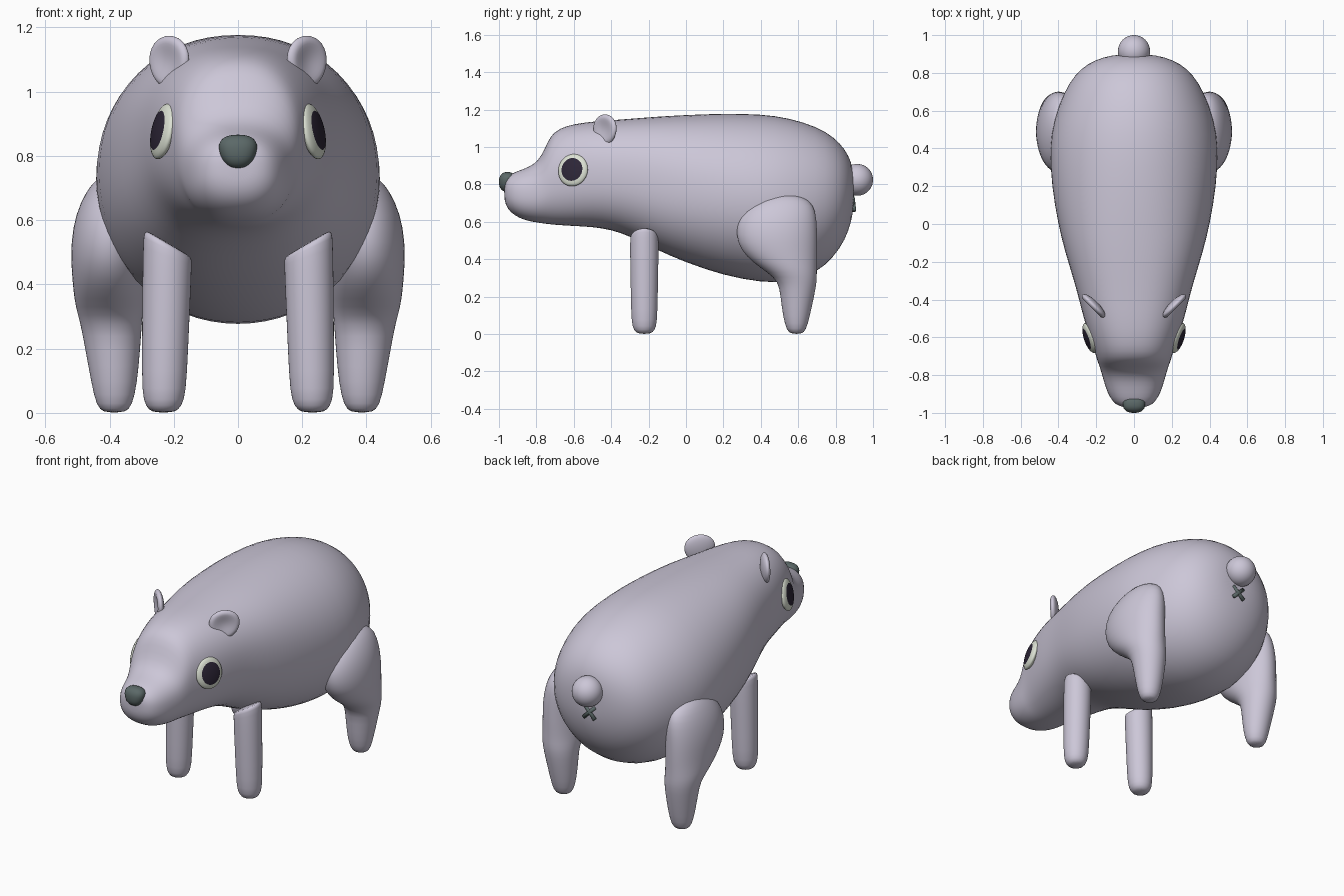
import bpy, bmesh, math
from mathutils import Vector, Matrix

if "Cube" in bpy.data.objects:
    bpy.data.objects.remove(bpy.data.objects["Cube"])


def mat(name, c):
    m = bpy.data.materials.new(name)
    m.diffuse_color = (*c, 1)
    m.use_nodes = True
    m.node_tree.nodes["Principled BSDF"].inputs["Base Color"].default_value = m.diffuse_color
    return m


FUR = mat("lavender grey", (0.605, 0.57, 0.685))
WHITE = mat("eye white", (0.72, 0.76, 0.66))
PUPIL = mat("dark pupil", (0.026, 0.019, 0.038))
NOSE = mat("slate green", (0.105, 0.14, 0.138))


def make(name, bm, mats, mirror=False, subsurf=0):
    bmesh.ops.recalc_face_normals(bm, faces=bm.faces)
    for f in bm.faces:
        f.smooth = True
    me = bpy.data.meshes.new(name)
    bm.to_mesh(me)
    bm.free()
    ob = bpy.data.objects.new(name, me)
    bpy.context.collection.objects.link(ob)
    for m in mats:
        me.materials.append(m)
    if mirror:
        ob.modifiers.new("mirror", 'MIRROR').use_mirror_merge = False
    if subsurf:
        s = ob.modifiers.new("smooth", 'SUBSURF')
        s.levels = s.render_levels = subsurf
    return ob


def power(x, e):
    return math.copysign(abs(x) ** e, x) if abs(x) > 1e-6 else 0


def loft(rings):
    """Each ring is (centre, axis u, axis v, squareness); skins the rings and caps the ends."""
    bm = bmesh.new()
    n, loops = 32, []
    for c, u, v, e in rings:
        angs = [2 * math.pi * i / n for i in range(n)]
        loops.append([bm.verts.new(Vector(c) + Vector(u) * power(math.cos(a), e)
                                   + Vector(v) * power(math.sin(a), e)) for a in angs])
    for a, b in zip(loops, loops[1:]):
        for i in range(n):
            j = (i + 1) % n
            bm.faces.new((a[i], a[j], b[j], b[i]))
    bm.faces.new(loops[0])
    bm.faces.new(loops[-1])
    return bm


def ball(seg=32, rings=20):
    bm = bmesh.new()
    bmesh.ops.create_uvsphere(bm, u_segments=seg, v_segments=rings, radius=1)
    return bm


def place(bm, centre, scale, normal=None):
    """Scale, turn local z to the normal (local y up), then move."""
    r = Vector(normal).to_track_quat('Z', 'Y').to_matrix().to_4x4() if normal else Matrix()
    bm.transform(Matrix.Translation(centre) @ r @ Matrix.Diagonal((*scale, 1)))


# Body with head and snout: y, top, bottom, half width
body = [(-.972, .79, .73, .04), (-.965, .83, .69, .08), (-.94, .855, .65, .115),
        (-.89, .875, .618, .142), (-.84, .893, .603, .158), (-.79, .925, .594, .172),
        (-.755, .99, .589, .183), (-.725, 1.06, .585, .194), (-.68, 1.1, .581, .208),
        (-.6, 1.124, .576, .236), (-.5, 1.137, .571, .267), (-.4, 1.144, .556, .292),
        (-.3, 1.152, .522, .319), (-.15, 1.164, .445, .366), (0, 1.173, .38, .404),
        (.2, 1.181, .311, .438), (.4, 1.178, .273, .45), (.55, 1.158, .272, .428),
        (.7, 1.11, .325, .372), (.79, 1.055, .41, .315), (.85, .99, .5, .247),
        (.885, .92, .6, .16), (.898, .84, .69, .08)]
make("body", loft([((0, y, (t + b) / 2), (w, 0, 0), (0, 0, (t - b) / 2),
                    .86 + .12 * min(1, max(0, (y + .15) / .5))) for y, t, b, w in body]),
     [FUR], subsurf=1)

# Front legs with slanted tops: z, radius, slant
front = [(0, .035, 0), (.02, .056, 0), (.06, .069, 0), (.2, .072, 0), (.4, .076, 0),
         (.5, .076, .03), (.525, .074, .042), (.53, .06, .036)]
make("front_legs", loft([((.232 - .025 * z, -.223, z), (r, 0, s), (0, r, 0), 1) for z, r, s in front]),
     [FUR], mirror=True, subsurf=1)

# Hind legs, foot to thigh: z, centre x, half x, centre y, half y
hind = [(0, .385, .033, .59, .031), (.022, .385, .056, .59, .052), (.09, .385, .071, .59, .071),
        (.2, .39, .086, .595, .09), (.28, .395, .096, .597, .103), (.33, .4, .106, .567, .133),
        (.38, .4, .113, .53, .17), (.45, .4, .119, .496, .206), (.53, .4, .121, .484, .218),
        (.62, .392, .114, .487, .212), (.69, .385, .088, .508, .175),
        (.73, .38, .06, .525, .11), (.747, .38, .025, .525, .045)]
make("hind_legs", loft([((x, y, z), (rx, 0, 0), (0, ry, 0), 1) for z, x, rx, y, ry in hind]),
     [FUR], mirror=True, subsurf=1)

# Ears: thin discs, narrow at the base, slightly dished in front
bm = ball()
for v in bm.verts:
    if v.co.z > 0:
        r2 = v.co.x ** 2 + v.co.y ** 2
        v.co.z *= 1 - .75 * max(0, 1 - 1.4 * r2)
    v.co.x *= 1 + .1 * v.co.y
place(bm, (.214, -.433, 1.092), (.083, .082, .027), (1, -1, 0))
make("ears", bm, [FUR], mirror=True)

# Eyes: flattened domes whose centre is the pupil
bm = ball()
for f in bm.faces:
    c = f.calc_center_median()
    f.material_index = int(c.z > 0 and math.hypot(c.x, c.y) < .7)
place(bm, (.234, -.604, .876), (.083, .088, .026), (1, -.34, .22))
make("eyes", bm, [WHITE, PUPIL], mirror=True)

# Nose: rounded block, narrower below
bm = ball()
for v in bm.verts:
    for i in range(3):
        v.co[i] = power(v.co[i], .85)
    v.co.x *= .93 + .17 * v.co.z
place(bm, (0, -.954, .813), (.062, .046, .053))
make("nose", bm, [NOSE])

# Tail
bm = ball()
place(bm, (0, .915, .824), (.085, .085, .085))
make("tail", bm, [FUR])

# Small cross under the tail
bm = bmesh.new()
for s in (-1, 1):
    bmesh.ops.create_cone(bm, cap_ends=True, segments=12, radius1=.011, radius2=.011, depth=.1,
                          matrix=Matrix.Translation((0, .895, .695))
                          @ Matrix.Rotation(.12, 4, 'X')
                          @ Matrix.Rotation(s * math.pi / 4, 4, 'Y'))
make("cross_mark", bm, [NOSE])
